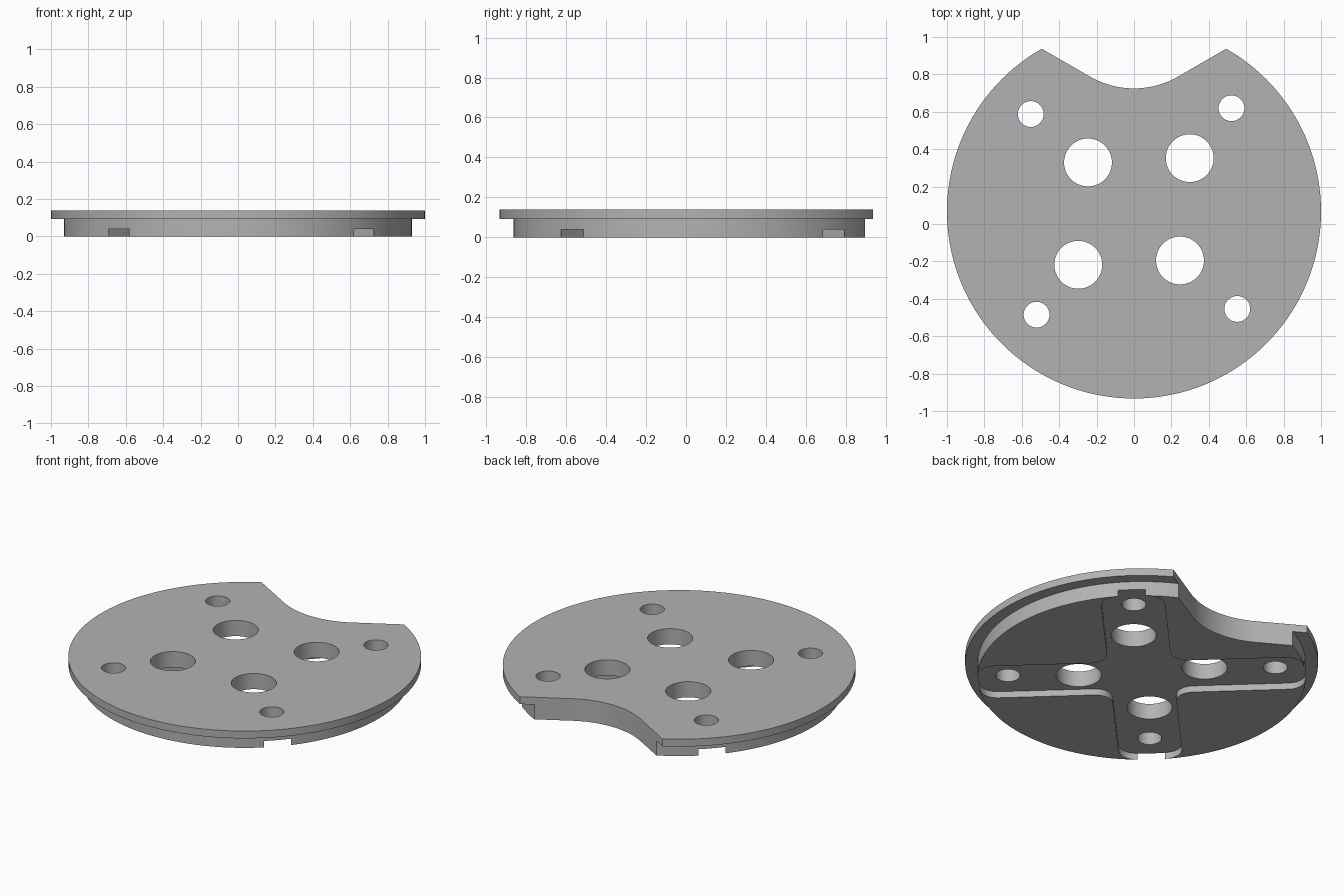
import bpy, bmesh, math
from mathutils import Vector, Matrix

if "Cube" in bpy.data.objects:
    bpy.data.objects.remove(bpy.data.objects["Cube"])

CENTRE = Vector((0, 0.067))      # axis of the disc
TURN = math.radians(1.6)         # twist of the recess cross
FLOOR = 0.04                     # depth of the underside recess

grey = bpy.data.materials.new("light grey")
grey.use_nodes = True
grey.diffuse_color = (0.45, 0.45, 0.45, 1)
grey.node_tree.nodes["Principled BSDF"].inputs["Base Color"].default_value = (0.45, 0.45, 0.45, 1)


def circle(radius, count, centre=(0, 0)):
    c = Vector(centre)
    return [c + radius * Vector((math.cos(a), math.sin(a)))
            for a in (2 * math.pi * i / count for i in range(count))]


def loft(name, rings):
    """Closed solid through stacked rings of (points, height)."""
    bm = bmesh.new()
    loops = [[bm.verts.new((p[0], p[1], z)) for p in pts] for pts, z in rings]
    for low, high in zip(loops, loops[1:]):
        for i in range(len(low)):
            j = (i + 1) % len(low)
            bm.faces.new((low[i], low[j], high[j], high[i]))
    bm.faces.new(loops[0][::-1])
    bm.faces.new(loops[-1])
    bmesh.ops.recalc_face_normals(bm, faces=bm.faces)
    mesh = bpy.data.meshes.new(name)
    bm.to_mesh(mesh)
    bm.free()
    mesh.materials.append(grey)
    obj = bpy.data.objects.new(name, mesh)
    bpy.context.collection.objects.link(obj)
    return obj


def rounded(corners, radius, steps=10):
    """Replace every right-angle corner with an arc."""
    out = []
    for i, c in enumerate(corners):
        a = (corners[i - 1] - c).normalized()
        b = (corners[(i + 1) % len(corners)] - c).normalized()
        mid = c + radius * (a + b)
        for k in range(steps + 1):
            t = math.pi / 2 * k / steps
            out.append(mid - radius * (b * math.cos(t) + a * math.sin(t)))
    return out


def cut(target, name, points, z0=-0.1, z1=0.3):
    cutter = loft(name, [(points, z0), (points, z1)])
    cutter.hide_render = True
    mod = target.modifiers.new(name, "BOOLEAN")
    mod.operation, mod.solver, mod.object = "DIFFERENCE", "EXACT", cutter
    bpy.context.view_layer.objects.active = target
    bpy.ops.object.modifier_apply(modifier=name)
    bpy.data.objects.remove(cutter)


# Stepped disc: narrow body with a wider flange on top
body, flange = circle(0.93, 144, CENTRE), circle(1.0, 144, CENTRE)
plate = loft("flanged_plate", [(body, 0), (body, 0.092), (flange, 0.092), (flange, 0.138)])

# Scoop at the back: shallow arc with flared straight sides
R, LOW, FLARE = 0.47, 0.725, math.radians(30)
scoop = []
for k in range(-12, 13):
    a = FLARE * k / 12
    scoop.append(Vector((R * math.sin(a), LOW + R * (1 - math.cos(a)))))
reach = 0.6 * Vector((math.cos(FLARE), math.sin(FLARE)))
scoop = [scoop[0] + Vector((-reach.x, reach.y))] + scoop + [scoop[-1] + reach]
cut(plate, "scoop_cutter", scoop)

# Cross-shaped recess underneath
W, END = 0.18, 0.924
corners = []
for q in range(4):
    spin = Matrix.Rotation(TURN + q * math.pi / 2, 2)
    direction = Matrix.Rotation(math.pi / 4, 2)
    for p in ((END, -W), (END, W), (W, W)):
        corners.append(CENTRE + spin @ direction @ Vector(p))
cut(plate, "cross_cutter", rounded(corners, 0.1), -0.1, FLOOR)

# Narrow notches through the rim at the arm ends
for q in range(4):
    spin = Matrix.Rotation(TURN + math.pi / 4 + q * math.pi / 2, 2)
    box = [CENTRE + spin @ Vector(p)
           for p in ((0.8, -0.078), (1.1, -0.078), (1.1, 0.078), (0.8, 0.078))]
    cut(plate, "notch_cutter", box, -0.1, FLOOR)

# Through holes, in pairs opposite each other about the axis
for x, y, radius in ((0.298, 0.285, 0.128), (-0.246, 0.262, 0.128),
                     (0.521, 0.552, 0.069), (-0.552, 0.521, 0.069)):
    for side in (1, -1):
        cut(plate, "hole_cutter", circle(radius, 48, CENTRE + side * Vector((x, y))))

bpy.ops.object.select_all(action="DESELECT")
plate.select_set(True)
bpy.context.view_layer.objects.active = plate
bpy.ops.object.shade_smooth_by_angle(angle=math.radians(30))
